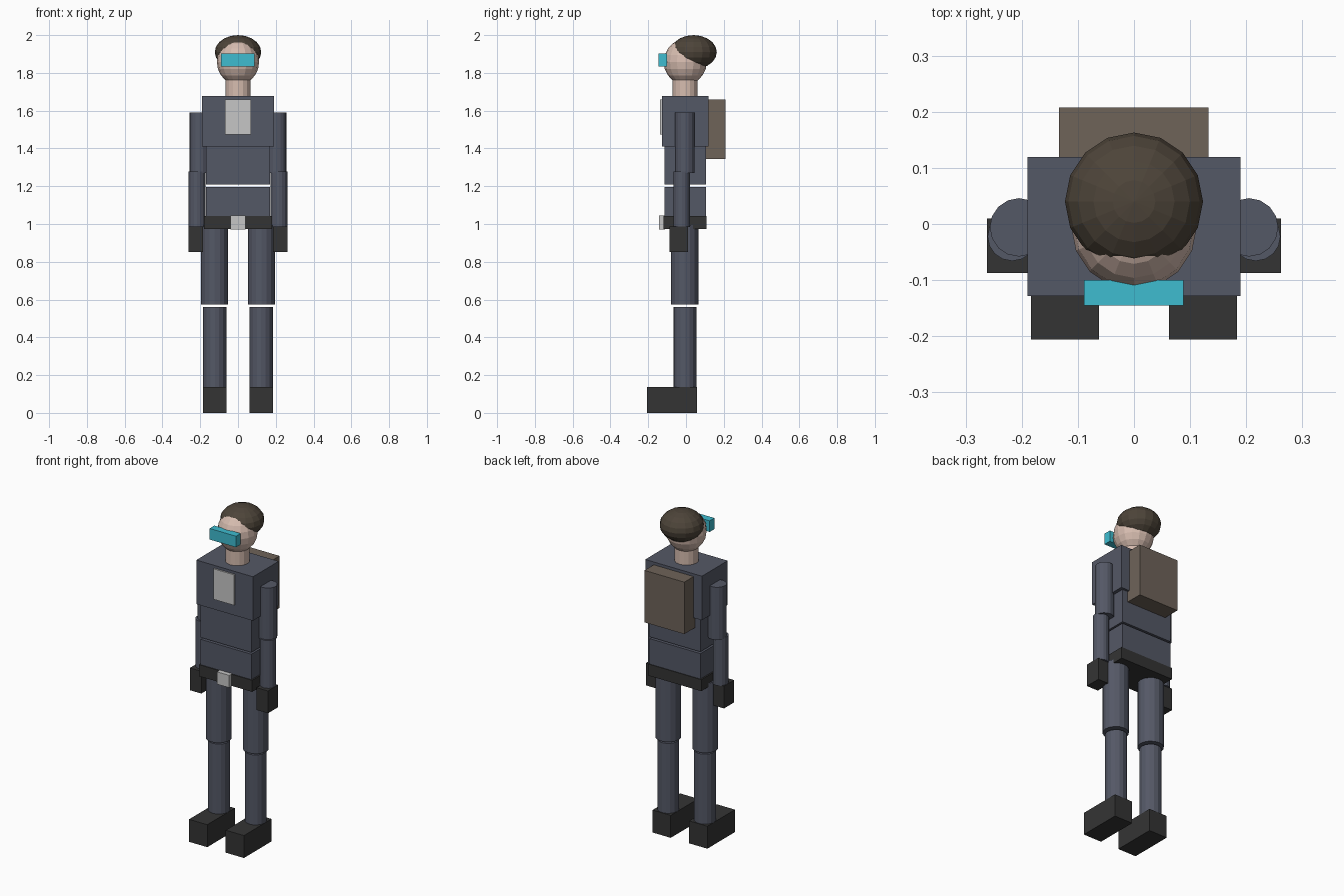
import bpy, bmesh
from mathutils import Matrix, Vector

if "Cube" in bpy.data.objects:
    bpy.data.objects.remove(bpy.data.objects["Cube"])


def material(name, rgb):
    # 8-bit display colour converted to linear
    lin = [((c / 255 + 0.055) / 1.055) ** 2.4 for c in rgb]
    m = bpy.data.materials.new(name)
    m.diffuse_color = (*lin, 1)
    m.use_nodes = True
    m.node_tree.nodes["Principled BSDF"].inputs["Base Color"].default_value = m.diffuse_color
    return m


suit = material("slate suit", (84, 88, 102))
dark = material("charcoal leather", (52, 52, 52))
skin = material("skin", (214, 188, 175))
hair_brown = material("dark brown hair", (77, 68, 57))
canvas = material("brown canvas", (110, 99, 89))
metal = material("light grey metal", (198, 198, 198))
cyan = material("cyan visor", (62, 188, 208))


def finish(bm, name, mat, centre, size):
    bm.transform(Matrix.Translation(Vector(centre)) @ Matrix.Diagonal((*size, 1)))
    mesh = bpy.data.meshes.new(name)
    bm.to_mesh(mesh)
    bm.free()
    mesh.materials.append(mat)
    bpy.context.collection.objects.link(bpy.data.objects.new(name, mesh))


def box(name, mat, x, y, z):
    """Box from (min, max) ranges."""
    bm = bmesh.new()
    bmesh.ops.create_cube(bm, size=1)
    finish(bm, name, mat, [(a + b) / 2 for a, b in (x, y, z)],
           [b - a for a, b in (x, y, z)])


def tube(name, mat, x, y, r, z):
    """Upright capped cylinder."""
    bm = bmesh.new()
    bmesh.ops.create_cone(bm, cap_ends=True, segments=16, radius1=1, radius2=1, depth=1)
    finish(bm, name, mat, (x, y, (z[0] + z[1]) / 2), (r, r, z[1] - z[0]))


def ball(name, mat, centre, radii):
    bm = bmesh.new()
    bmesh.ops.create_uvsphere(bm, u_segments=16, v_segments=10, radius=1)
    finish(bm, name, mat, centre, radii)


# Torso, with a narrow gap at the waist
box("chest", suit, (-0.19, 0.19), (-0.128, 0.119), (1.41, 1.677))
box("abdomen", suit, (-0.17, 0.17), (-0.115, 0.105), (1.208, 1.42))
box("pelvis", suit, (-0.17, 0.17), (-0.115, 0.105), (0.99, 1.197))
box("belt", dark, (-0.179, 0.179), (-0.12, 0.109), (0.973, 1.043))
box("buckle", metal, (-0.041, 0.041), (-0.143, -0.11), (0.97, 1.045))
box("chest_plate", metal, (-0.069, 0.069), (-0.137, -0.12), (1.475, 1.66))
box("backpack", canvas, (-0.134, 0.133), (0.105, 0.208), (1.345, 1.66))

# Head
tube("neck", skin, 0, -0.005, 0.067, (1.66, 1.79))
ball("head", skin, (0, -0.004, 1.858), (0.112, 0.114, 0.12))
ball("hair", hair_brown, (0, 0.04, 1.91), (0.123, 0.123, 0.09))
box("visor", cyan, (-0.089, 0.088), (-0.145, -0.1), (1.835, 1.902))

# Limbs, once per side
for side, s in (("left", -1), ("right", 1)):
    tube(side + "_upper_arm", suit, s * 0.205, -0.006, 0.052, (1.27, 1.59))
    tube(side + "_forearm", suit, s * 0.217, -0.022, 0.044, (0.985, 1.277))
    box(side + "_hand", dark, sorted((s * 0.185, s * 0.262)), (-0.087, 0.01), (0.853, 0.988))
    tube(side + "_thigh", suit, s * 0.124, -0.007, 0.072, (0.573, 0.995))
    tube(side + "_shin", suit, s * 0.123, -0.006, 0.061, (0.12, 0.56))
    box(side + "_boot", dark, sorted((s * 0.062, s * 0.184)), (-0.206, 0.058), (0, 0.136))
